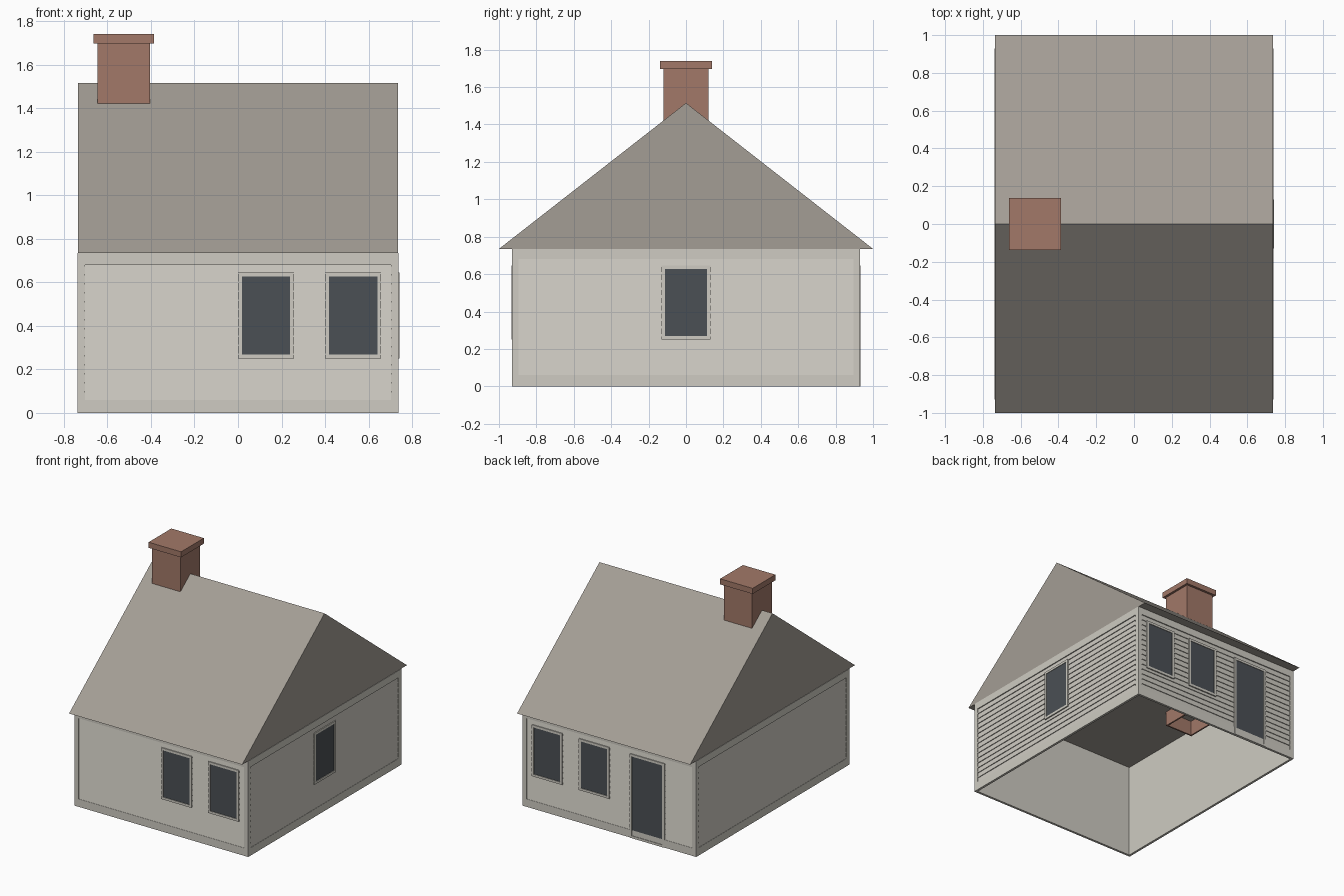
import bpy, bmesh
from math import pi
from mathutils import Matrix, Vector

cube = bpy.data.objects.get("Cube")
if cube:
    bpy.data.objects.remove(cube, do_unlink=True)


def material(name, rgb):
    m = bpy.data.materials.new(name)
    m.use_nodes = True
    m.diffuse_color = (*rgb, 1)
    m.node_tree.nodes["Principled BSDF"].inputs["Base Color"].default_value = (*rgb, 1)
    return m


SIDING = material("pale_siding", (0.62, 0.60, 0.54))
ROOF = material("taupe_roof", (0.37, 0.34, 0.30))
BRICK = material("brick", (0.36, 0.19, 0.14))
GLASS = material("dark_glass", (0.07, 0.08, 0.09))

WX, WY, EAVE, RIDGE = 0.738, 0.93, 0.735, 1.515
BOTTOM, TOP = 0.06, 0.68     # vertical extent of the siding


def finish(name, bm, mat, turn=0):
    bmesh.ops.recalc_face_normals(bm, faces=bm.faces)
    bm.transform(Matrix.Rotation(turn * pi / 2, 4, "Z"))
    me = bpy.data.meshes.new(name)
    bm.to_mesh(me)
    bm.free()
    me.materials.append(mat)
    ob = bpy.data.objects.new(name, me)
    bpy.context.collection.objects.link(ob)
    return ob


def add_box(bm, x, y, z):
    lo, hi = Vector((x[0], y[0], z[0])), Vector((x[1], y[1], z[1]))
    mat = Matrix.Translation((lo + hi) / 2) @ Matrix.Diagonal((*(hi - lo), 1))
    bmesh.ops.create_cube(bm, size=1, matrix=mat)


def boxes(name, mat, specs, turn=0):
    bm = bmesh.new()
    for spec in specs:
        add_box(bm, *spec)
    return finish(name, bm, mat, turn)


def prism(name, mat, profile, half, turn=0):
    """Extrude a (y, z) profile along x from -half to half."""
    bm = bmesh.new()
    face = bm.faces.new([bm.verts.new((-half, y, z)) for y, z in profile])
    new = bmesh.ops.extrude_face_region(bm, geom=[face])["geom"]
    moved = [v for v in new if isinstance(v, bmesh.types.BMVert)]
    bmesh.ops.translate(bm, verts=moved, vec=(2 * half, 0, 0))
    return finish(name, bm, mat, turn)


def border(x, z, t, y):
    """Four boards framing a rectangle."""
    return [((x[0], x[0] + t), y, z), ((x[1] - t, x[1]), y, z),
            ((x[0] + t, x[1] - t), y, (z[0], z[0] + t)),
            ((x[0] + t, x[1] - t), y, (z[1] - t, z[1]))]


def opening(name, turn, d, x, z):
    """Trim frame with a dark pane set just behind its face."""
    t = 0.018
    boxes(name + "_frame", SIDING, border(x, z, t, (-d - 0.004, -d + 0.012)), turn)
    boxes(name + "_pane", GLASS,
          [((x[0] + t, x[1] - t), (-d, -d + 0.008), (z[0] + t, z[1] - t))], turn)


# Each wall is built facing front, then turned in quarter steps
walls = [("front", 0, WX, WY), ("left", 1, WY, WX), ("back", 2, WX, WY), ("right", 3, WY, WX)]
BOARDS = 15
for name, turn, u, d in walls:
    boxes(name + "_wall", SIDING, [((-u + 0.01, u - 0.01), (-d + 0.009, -d + 0.018), (0, EAVE))], turn)
    # Corner, base and eave trim
    y, m = (-d, -d + 0.01), 0.035
    boxes(name + "_trim", SIDING,
          [((-u, -u + m), y, (0, EAVE)), ((u - m, u), y, (0, EAVE)),
           ((-u + m, u - m), y, (0, BOTTOM)), ((-u + m, u - m), y, (TOP, EAVE))], turn)
    # Overlapping clapboards as a sawtooth profile
    step = (TOP - BOTTOM) / BOARDS
    saw = [(-d + 0.012, BOTTOM)]
    for i in range(BOARDS):
        z = BOTTOM + i * step
        saw += [(-d + 0.002, z), (-d + 0.008, z + step)]
    saw.append((-d + 0.012, TOP))
    prism(name + "_siding", SIDING, saw, u - m, turn)

# Windows and door
PANE_Z = (0.25, 0.645)
opening("front_window_inner", 0, WY, (0, 0.258), PANE_Z)
opening("front_window_outer", 0, WY, (0.4, 0.658), PANE_Z)
opening("back_window_inner", 2, WY, (-0.258, 0), PANE_Z)
opening("back_window_outer", 2, WY, (-0.658, -0.4), PANE_Z)
opening("back_door", 2, WY, (0.175, 0.47), (0, 0.645))
opening("left_window", 1, WX, (-0.13, 0.13), PANE_Z)

# Solid gable roof, its flat underside forming the ceiling
prism("roof", ROOF, [(-1, EAVE), (1, EAVE), (0, RIDGE)], 0.735)

# Chimney stack, cap and open flue below the ceiling
CX, R, C = -0.525, 0.12, 0.138
boxes("chimney_stack", BRICK, [((CX - R, CX + R), (-R, R), (1.3, 1.7))])
boxes("chimney_cap", BRICK, [((CX - C, CX + C), (-C, C), (1.697, 1.74))])
t, z = 0.006, (0.62, EAVE)
boxes("chimney_flue", BRICK,
      [((CX + s * (R - t) - t, CX + s * (R - t) + t), (-R, R), z) for s in (-1, 1)]
      + [((CX - R, CX + R), (s * (R - t) - t, s * (R - t) + t), z) for s in (-1, 1)])
